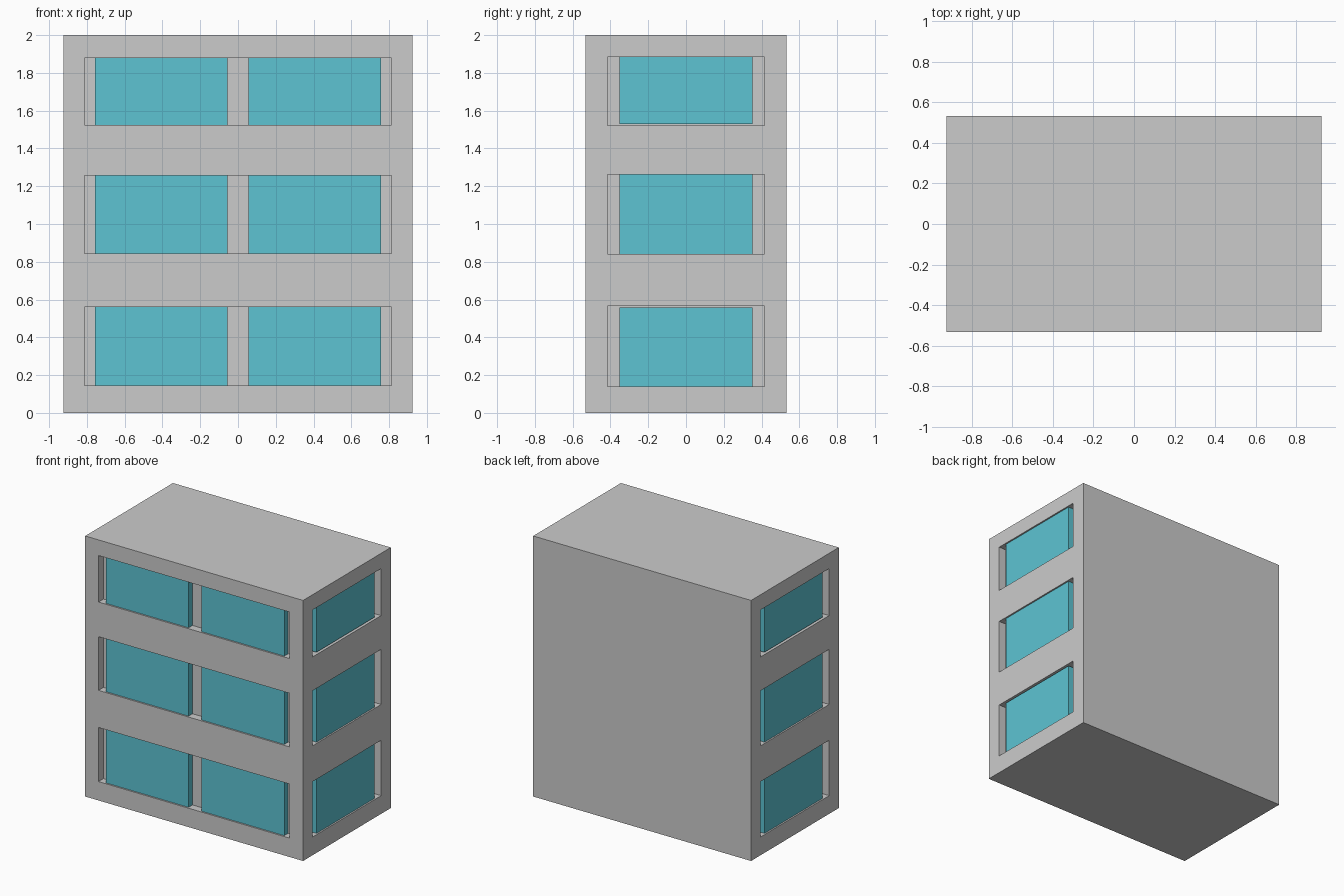
import bpy, bmesh
from mathutils import Matrix, Vector

if "Cube" in bpy.data.objects:
    bpy.data.objects.remove(bpy.data.objects["Cube"])

HX, HY, H = 0.925, 0.532, 2.0   # half width, half depth, height
DEPTH, INSET = 0.06, 0.012      # recess depth, glass setback


def boxes(name, spans, mat=None):
    """One object made of axis-aligned boxes given as (x0, x1, y0, y1, z0, z1)."""
    bm = bmesh.new()
    for x0, x1, y0, y1, z0, z1 in spans:
        centre = Vector((x0 + x1, y0 + y1, z0 + z1)) / 2
        size = Matrix.Diagonal((x1 - x0, y1 - y0, z1 - z0, 1))
        bmesh.ops.create_cube(bm, size=1, matrix=Matrix.Translation(centre) @ size)
    me = bpy.data.meshes.new(name)
    bm.to_mesh(me)
    bm.free()
    ob = bpy.data.objects.new(name, me)
    bpy.context.collection.objects.link(ob)
    if mat:
        me.materials.append(mat)
    return ob


def side_span(s, a, b):
    return (a, b) if s > 0 else (-b, -a)


glass = bpy.data.materials.new("glass")
glass.diffuse_color = (0.11, 0.55, 0.65, 1)
glass.use_nodes = True
glass.node_tree.nodes["Principled BSDF"].inputs["Base Color"].default_value = glass.diffuse_color

# storeys: front opening, side opening, side glass (z ranges)
storeys = [
    ((0.145, 0.56), (0.14, 0.565), (0.14, 0.557)),
    ((0.845, 1.257), (0.84, 1.263), (0.84, 1.263)),
    ((1.523, 1.88), (1.522, 1.883), (1.53, 1.883)),
]

cuts, front_panes, side_panes = [], [], []
for front, side, pane in storeys:
    cuts.append((-0.812, 0.812, -HY - 0.1, -HY + DEPTH, *front))
    for s in (-1, 1):
        cuts.append((*side_span(s, HX - DEPTH, HX + 0.1), -0.415, 0.415, *side))
        front_panes.append((*side_span(s, 0.056, 0.757), -HY + INSET, -HY + DEPTH, *front))
        side_panes.append((*side_span(s, HX - DEPTH, HX - INSET), -0.352, 0.352, *pane))

# building block with window recesses cut in the front and both sides
building = boxes("building_block", [(-HX, HX, -HY, HY, 0, H)])
cutter = boxes("window_cutter", cuts)
cutter.hide_render = True
mod = building.modifiers.new("recesses", 'BOOLEAN')
mod.operation, mod.solver, mod.object = 'DIFFERENCE', 'EXACT', cutter
bpy.context.view_layer.objects.active = building
bpy.ops.object.modifier_apply(modifier=mod.name)
bpy.data.objects.remove(cutter)

# glass panes
boxes("front_windows", front_panes, glass)
boxes("side_windows", side_panes, glass)
